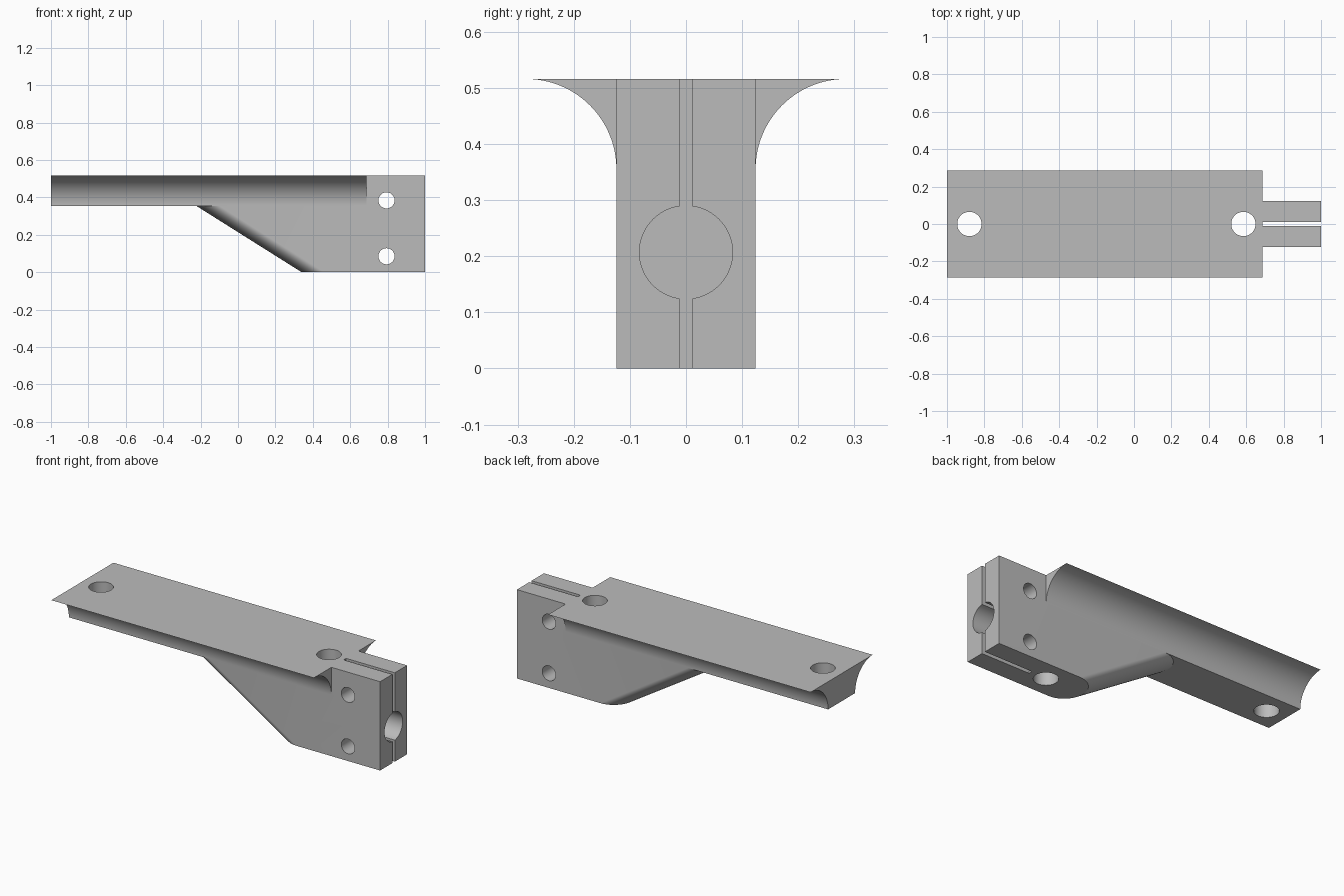
import bpy, bmesh, math
from mathutils import Matrix

if "Cube" in bpy.data.objects:
    bpy.data.objects.remove(bpy.data.objects["Cube"], do_unlink=True)

HALF, TOP, FILLET = 0.124, 0.516, 0.161   # web half width, top height, flare radius
LEDGE = TOP - FILLET
FLANGE_END = 0.687

grey = bpy.data.materials.new("plain grey")
grey.use_nodes = True
colour = (0.5, 0.5, 0.5, 1)
grey.diffuse_color = colour
grey.node_tree.nodes["Principled BSDF"].inputs["Base Color"].default_value = colour


def loft(name, rings):
    """Closed solid through matching rings of points."""
    bm = bmesh.new()
    loops = [[bm.verts.new(p) for p in ring] for ring in rings]
    n = len(loops[0])
    for a, b in zip(loops, loops[1:]):
        for i in range(n):
            j = (i + 1) % n
            bm.faces.new((a[i], a[j], b[j], b[i]))
    bm.faces.new(loops[0])
    bm.faces.new(loops[-1])
    bmesh.ops.recalc_face_normals(bm, faces=bm.faces)
    return finish(name, bm)


def finish(name, bm):
    mesh = bpy.data.meshes.new(name)
    bm.to_mesh(mesh)
    bm.free()
    mesh.materials.append(grey)
    obj = bpy.data.objects.new(name, mesh)
    bpy.context.collection.objects.link(obj)
    return obj


def rod(name, centre, radius, depth, axis):
    bm = bmesh.new()
    turn = {"X": Matrix.Rotation(math.pi / 2, 4, "Y"),
            "Y": Matrix.Rotation(math.pi / 2, 4, "X"),
            "Z": Matrix()}[axis]
    bmesh.ops.create_cone(bm, cap_ends=True, segments=64, radius1=radius, radius2=radius,
                          depth=depth, matrix=Matrix.Translation(centre) @ turn)
    return finish(name, bm)


def box(name, centre, size):
    bm = bmesh.new()
    bmesh.ops.create_cube(bm, size=1, matrix=Matrix.Translation(centre) @ Matrix.Diagonal((*size, 1)))
    return finish(name, bm)


def combine(target, other, operation):
    mod = target.modifiers.new(operation.lower(), "BOOLEAN")
    mod.operation, mod.solver, mod.object = operation, "EXACT", other
    bpy.context.view_layer.objects.active = target
    bpy.ops.object.modifier_apply(modifier=mod.name)
    bpy.data.objects.remove(other, do_unlink=True)


# Flared top rail: quarter-round coves on both sides
steps = 32
cove = []
for i in range(steps + 1):
    a = i / steps * math.pi / 2
    cove.append((HALF + FILLET * (1 - math.cos(a)), LEDGE + FILLET * math.sin(a)))
profile = cove + [(-y, z) for y, z in reversed(cove)]
bracket = loft("clamp_bracket", [[(x, y, z) for y, z in profile] for x in (-1, FLANGE_END)])


# Clamp web: its rounded nose leans back under the rail
def web_ring(z, nose):
    ring = [(1, -HALF, z), (1, HALF, z)]
    for i in range(49):
        a = math.pi / 2 + math.pi * i / 48
        ring.append((nose + HALF * math.cos(a), HALF * math.sin(a), z))
    return ring


web = loft("clamp_web", [web_ring(0, 0.464), web_ring(LEDGE, -0.1), web_ring(TOP, -0.1)])
combine(bracket, web, "UNION")

# Vertical mounting holes
for x in (-0.88, 0.585):
    combine(bracket, rod("mounting_hole", (x, 0, 0.25), 0.065, 1.2, "Z"), "DIFFERENCE")

# Cross bolt holes
for z in (0.085, 0.384):
    combine(bracket, rod("bolt_hole", (0.794, 0, z), 0.043, 0.6, "Y"), "DIFFERENCE")

# Clamp bore with the slit that splits the jaws
combine(bracket, rod("clamp_bore", (FLANGE_END + 0.25, 0, 0.207), 0.083, 0.5, "X"), "DIFFERENCE")
combine(bracket, box("clamp_slit", (FLANGE_END + 0.25, 0, 0.25), (0.5, 0.023, 0.8)), "DIFFERENCE")

bpy.ops.object.select_all(action="DESELECT")
bracket.select_set(True)
bpy.context.view_layer.objects.active = bracket
bpy.ops.object.shade_smooth_by_angle(angle=math.radians(25))
